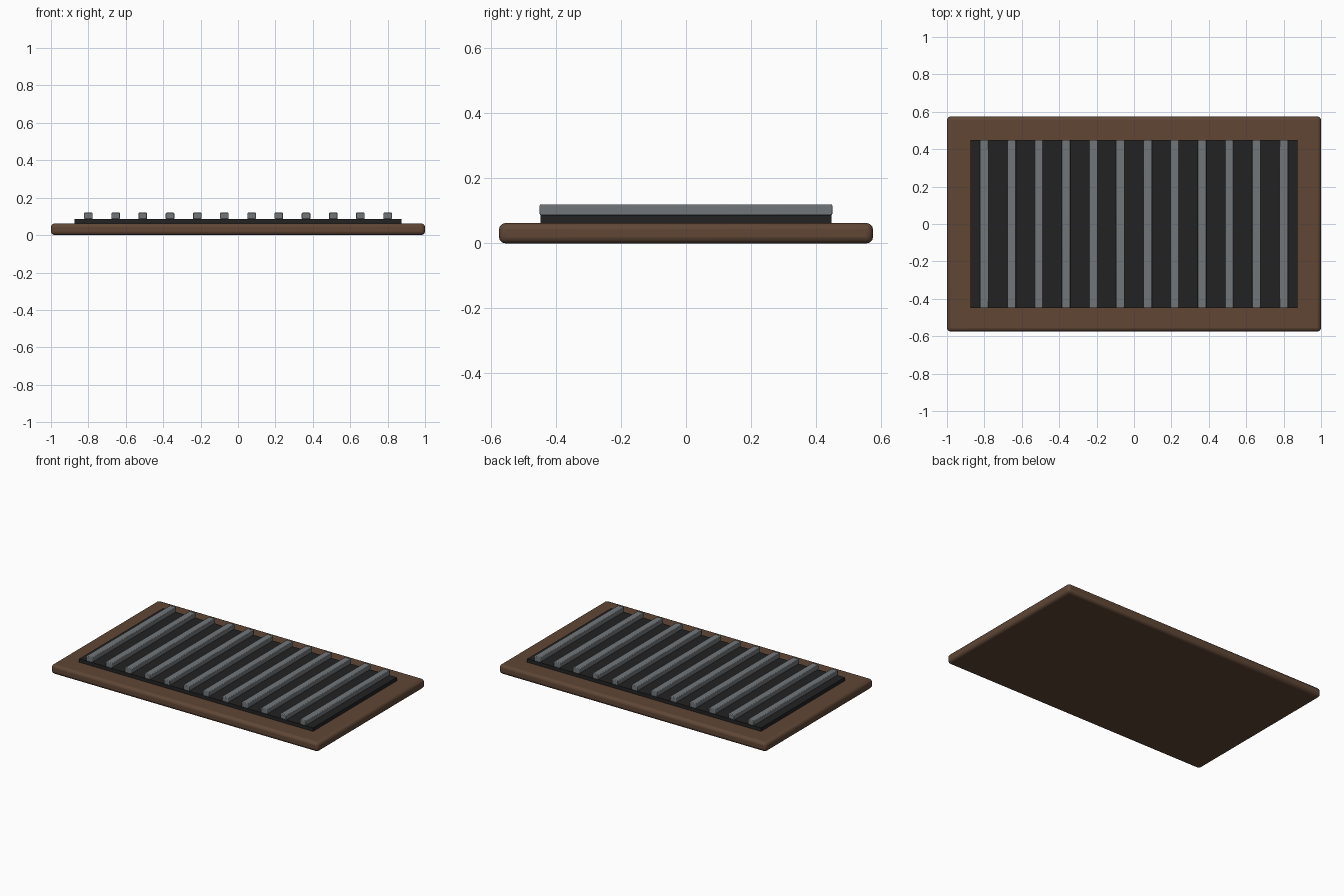
import bpy

if "Cube" in bpy.data.objects:
    bpy.data.objects.remove(bpy.data.objects["Cube"])


def material(name, rgb):
    m = bpy.data.materials.new(name)
    m.diffuse_color = (*rgb, 1)
    m.use_nodes = True
    m.node_tree.nodes["Principled BSDF"].inputs["Base Color"].default_value = m.diffuse_color
    return m


def box(name, x, size, z0, z1, mat, bevel=0, segments=2):
    """Box centred on y = 0 between heights z0 and z1, with rounded edges."""
    bpy.ops.mesh.primitive_cube_add(size=1, location=(x, 0, (z0 + z1) / 2))
    ob = bpy.context.object
    ob.name = name
    ob.scale = (size[0], size[1], z1 - z0)
    bpy.ops.object.transform_apply(location=False, rotation=False, scale=True)
    ob.data.materials.append(mat)
    if bevel:
        mod = ob.modifiers.new("Rounded edges", 'BEVEL')
        mod.width = bevel
        mod.segments = segments
        bpy.ops.object.shade_smooth_by_angle()
    return ob


brown = material("brown wood", (0.115, 0.062, 0.036))
black = material("black backing", (0.016, 0.016, 0.016))
grey = material("grey metal", (0.165, 0.18, 0.19))

# Wooden base board
box("base_board", 0, (2.0, 1.15), 0, 0.0625, brown, 0.02, 3)

# Dark backing panel
box("backing_panel", 0, (1.75, 0.896), 0.058, 0.0865, black)

# Row of metal slats
COUNT, REACH = 12, 0.8
for i in range(COUNT):
    x = -REACH + 2 * REACH * i / (COUNT - 1)
    box(f"slat_{i + 1}", x, (0.046, 0.9), 0.0865, 0.12, grey, 0.004)
